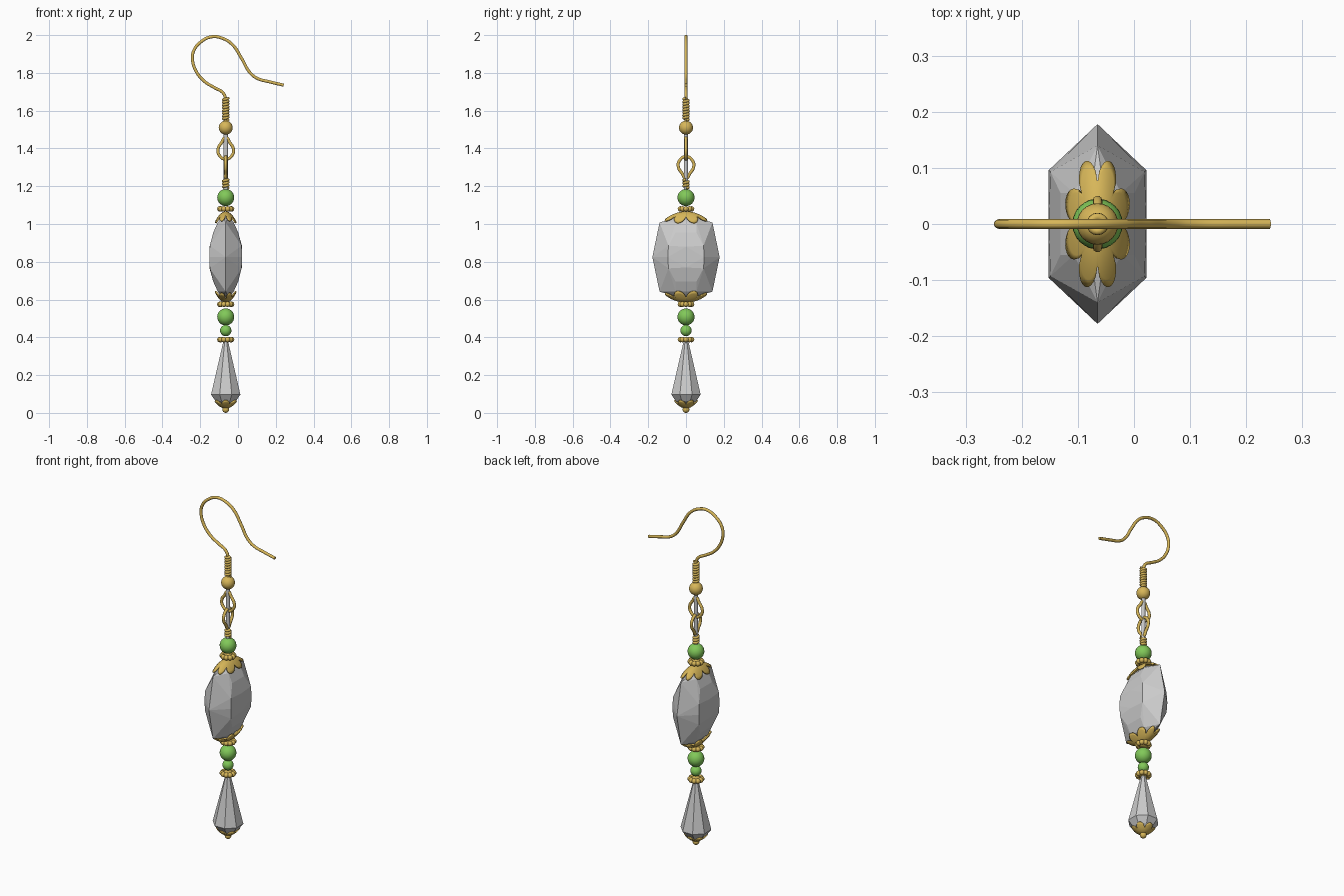
import bpy, bmesh, math
from mathutils import Vector

if "Cube" in bpy.data.objects:
    bpy.data.objects.remove(bpy.data.objects["Cube"])

CX = -0.065      # x of the hanging axis
MID = 0.825      # mid height of the large faceted bead


def material(name, rgb):
    m = bpy.data.materials.new(name)
    m.diffuse_color = (*rgb, 1)
    m.use_nodes = True
    m.node_tree.nodes["Principled BSDF"].inputs["Base Color"].default_value = m.diffuse_color
    return m


GOLD = material("gold", (0.68, 0.47, 0.10))
GREEN = material("green", (0.22, 0.58, 0.10))


def add_mesh(name, bm, mat=None, smooth=False):
    bmesh.ops.recalc_face_normals(bm, faces=bm.faces[:])
    for f in bm.faces:
        f.smooth = smooth
    me = bpy.data.meshes.new(name)
    bm.to_mesh(me)
    bm.free()
    ob = bpy.data.objects.new(name, me)
    bpy.context.collection.objects.link(ob)
    ob.location.x = CX
    if mat:
        me.materials.append(mat)
    return ob


def ball(name, z, r, mat):
    bm = bmesh.new()
    bmesh.ops.create_uvsphere(bm, u_segments=24, v_segments=14, radius=r)
    add_mesh(name, bm, mat, True).location.z = z


def spacer(name, z, n=10):
    # ring of small beads around a core
    bm = bmesh.new()
    for i in range(n):
        a = math.tau * i / n
        g = bmesh.ops.create_uvsphere(bm, u_segments=12, v_segments=8, radius=0.0145)
        bmesh.ops.translate(bm, verts=g["verts"],
                            vec=(0.031 * math.cos(a), 0.031 * math.sin(a), 0))
    bmesh.ops.create_cone(bm, cap_ends=True, segments=20, radius1=0.031,
                          radius2=0.031, depth=0.02)
    add_mesh(name, bm, GOLD, True).location.z = z


def wire(name, pts, r=0.0085, cyclic=False, kind='BEZIER'):
    cu = bpy.data.curves.new(name, 'CURVE')
    cu.dimensions = '3D'
    cu.bevel_depth, cu.bevel_resolution = r, 3
    cu.use_fill_caps = True
    cu.resolution_u = 8
    sp = cu.splines.new(kind)
    target = sp.bezier_points if kind == 'BEZIER' else sp.points
    target.add(len(pts) - 1)
    for p, co in zip(target, pts):
        if kind == 'BEZIER':
            p.co = co
            p.handle_left_type = p.handle_right_type = 'AUTO'
        else:
            p.co = (*co, 1)
    sp.use_cyclic_u = cyclic
    ob = bpy.data.objects.new(name, cu)
    bpy.context.collection.objects.link(ob)
    cu.materials.append(GOLD)
    bpy.ops.object.select_all(action='DESELECT')
    ob.select_set(True)
    bpy.context.view_layer.objects.active = ob
    bpy.ops.object.convert(target='MESH')


def coil(name, z0, z1, turns, rad, r):
    n = turns * 16
    pts = [(CX + rad * math.cos(math.tau * i / 16), rad * math.sin(math.tau * i / 16),
            z0 + (z1 - z0) * i / n) for i in range(n + 1)]
    wire(name, pts, r, kind='POLY')


def petal_cap(name, z, rx, ry, dx, dy, petals, sign):
    # lobed sheet bending away from z; sign -1 droops, +1 rises
    bm = bmesh.new()
    n, rings = petals * 12, 8
    centre = bm.verts.new((0, 0, 0))
    prev = None
    for k in range(1, rings + 1):
        ring = []
        for i in range(n):
            a = math.tau * i / n
            lobe = 0.62 + 0.38 * abs(math.sin(petals * a / 2)) ** 0.6
            t = min(k / rings, 1) * lobe
            u, v = t * math.cos(a), t * math.sin(a)
            ring.append(bm.verts.new((rx * u, ry * v, sign * (dx * u * u + dy * v * v))))
        for i in range(n):
            j = (i + 1) % n
            bm.faces.new((prev[i], ring[i], ring[j], prev[j]) if prev
                         else (centre, ring[i], ring[j]))
        prev = ring
    ob = add_mesh(name, bm, GOLD, True)
    ob.location.z = z
    s = ob.modifiers.new("thickness", 'SOLIDIFY')
    s.thickness, s.offset = 0.007, 0


# ear hook
hook = [(0.242, 1.735), (0.17, 1.752), (0.10, 1.772), (0.062, 1.803), (0.02, 1.875),
        (-0.03, 1.95), (-0.085, 1.984), (-0.14, 1.991), (-0.195, 1.965), (-0.233, 1.92),
        (-0.241, 1.875), (-0.225, 1.815), (-0.18, 1.757), (-0.125, 1.722),
        (-0.08, 1.695), (CX, 1.66), (CX, 1.60), (CX, 1.53)]
wire("ear_hook", [(x, 0, z) for x, z in hook])
coil("hook_coil", 1.55, 1.665, 8, 0.0125, 0.0075)
ball("gold_ball", 1.51, 0.037, GOLD)

# two interlocked teardrop loops at right angles
tear = [(0, 0.072), (0.022, 0.045), (0.040, 0.015), (0.036, -0.018), (0, -0.042),
        (-0.036, -0.018), (-0.040, 0.015), (-0.022, 0.045)]
wire("upper_loop", [(CX + a, 0, 1.385 + b) for a, b in tear], cyclic=True)
wire("lower_loop", [(CX, a, 1.315 - b) for a, b in tear], cyclic=True)
coil("lower_coil", 1.19, 1.235, 3, 0.0125, 0.0075)

# grey core rod
bm = bmesh.new()
bmesh.ops.create_cone(bm, cap_ends=True, segments=12, radius1=0.011, radius2=0.011, depth=0.34)
add_mesh("core_rod", bm).location.z = 1.33

# beads and spacers down the axis
ball("upper_green_bead", 1.14, 0.045, GREEN)
spacer("upper_spacer", 1.08)
spacer("middle_spacer", 0.575)
ball("lower_green_bead", 0.508, 0.045, GREEN)
ball("small_green_bead", 0.436, 0.03, GREEN)
spacer("lower_spacer", 0.388)

# large faceted bead: hull of mirrored corner points
bm = bmesh.new()
corners = [(0, 0.178, 0), (0.087, 0.096, 0), (0.084, 0.093, 0.06), (0.066, 0.055, 0.13),
           (0.087, 0, 0.055), (0, 0.14, 0.183), (0.042, 0.055, 0.183), (0, 0.07, 0.203),
           (0.015, 0.03, 0.215)]
points = {(x * sx, y * sy, z * sz) for x, y, z in corners
          for sx in (1, -1) for sy in (1, -1) for sz in (1, -1)}
for p in sorted(points):
    bm.verts.new(p)
res = bmesh.ops.convex_hull(bm, input=bm.verts[:])
loose = [v for v in bm.verts if not v.link_faces]
bmesh.ops.delete(bm, geom=loose, context='VERTS')
bmesh.ops.dissolve_limit(bm, angle_limit=math.radians(3), verts=bm.verts[:], edges=bm.edges[:])
add_mesh("large_faceted_bead", bm).location.z = MID

# petal caps on the large bead
petal_cap("upper_petal_cap", 1.063, 0.058, 0.118, 0.06, 0.045, 8, -1)
petal_cap("lower_petal_cap", 0.587, 0.058, 0.118, 0.06, 0.045, 8, 1)

# faceted drop
bm = bmesh.new()
prof = [(0.012, 0.385), (0.084, 0.097), (0.058, 0.062), (0.02, 0.035)]
rings = [[bm.verts.new((r * math.cos((i + 0.5) * math.tau / 8),
                        r * math.sin((i + 0.5) * math.tau / 8), z)) for i in range(8)]
         for r, z in prof]
for a, b in zip(rings, rings[1:]):
    for i in range(8):
        j = (i + 1) % 8
        bm.faces.new((a[i], a[j], b[j], b[i]))
bm.faces.new(rings[0])
bm.faces.new(rings[-1])
add_mesh("faceted_drop", bm)

# bottom cap and end ball
petal_cap("drop_petal_cap", 0.027, 0.062, 0.062, 0.04, 0.04, 6, 1)
ball("end_ball", 0.018, 0.018, GOLD)
